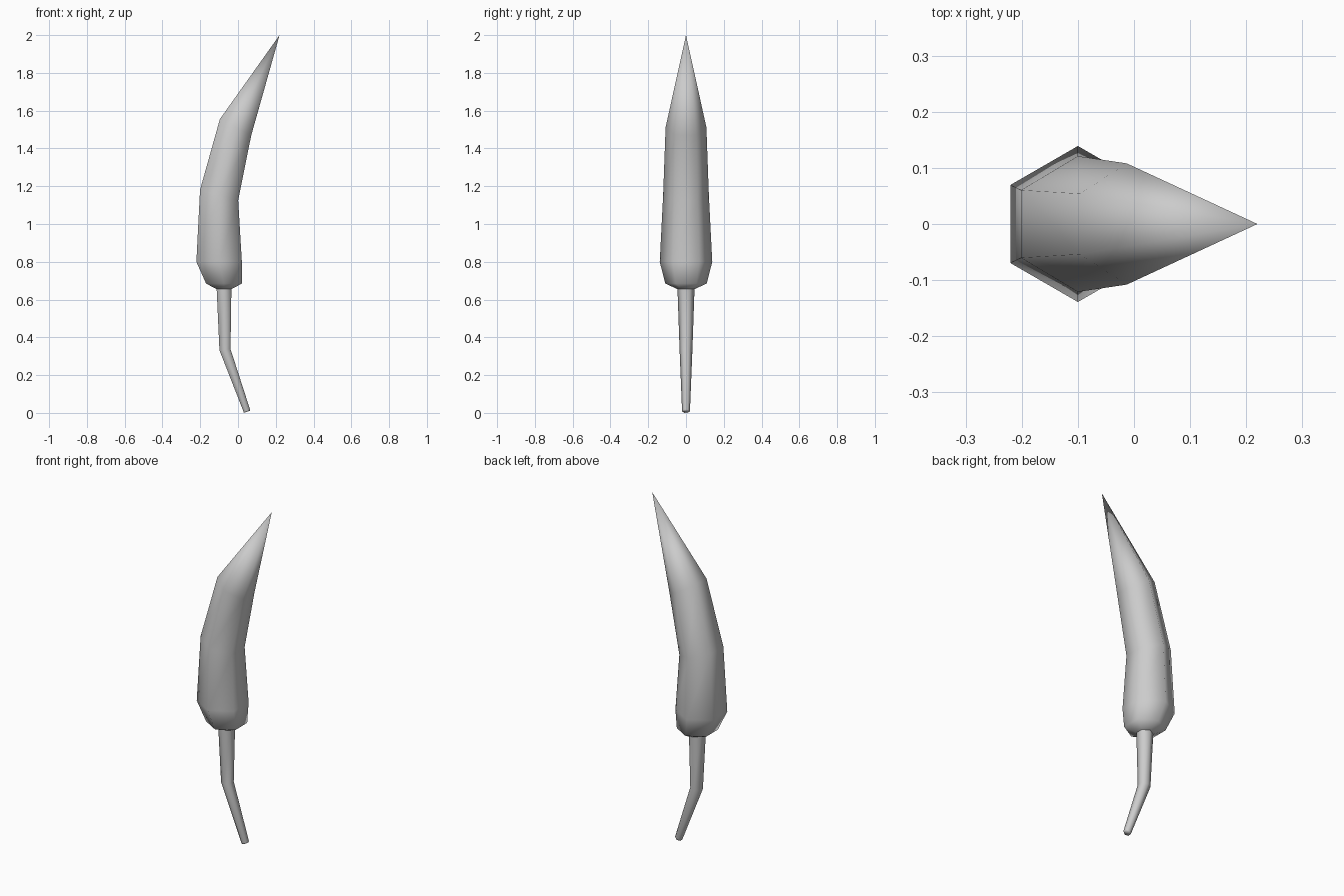
import bpy, bmesh, math
from mathutils import Vector

if "Cube" in bpy.data.objects:
    bpy.data.objects.remove(bpy.data.objects["Cube"])

SIDES = 6


def loft(name, rings, tip=None, cap_start=False):
    """Skin hexagonal rings (x, z, radius, tilt about y in degrees), optionally to a point."""
    bm = bmesh.new()
    loops = []
    for x, z, r, tilt in rings:
        t = math.radians(tilt)
        loop = []
        for i in range(SIDES):
            a = math.radians(30 + 360 / SIDES * i)
            u, v = r * math.cos(a), r * math.sin(a)
            loop.append(bm.verts.new((x + u * math.cos(t), v, z - u * math.sin(t))))
        loops.append(loop)
    for lo, hi in zip(loops, loops[1:]):
        for i in range(SIDES):
            j = (i + 1) % SIDES
            bm.faces.new((lo[i], lo[j], hi[j], hi[i]))
    if tip:
        p = bm.verts.new(Vector(tip))
        for i in range(SIDES):
            bm.faces.new((loops[-1][i], loops[-1][(i + 1) % SIDES], p))
    if cap_start:
        bm.faces.new(list(reversed(loops[0])))
    mesh = bpy.data.meshes.new(name)
    bm.to_mesh(mesh)
    bm.free()
    for f in mesh.polygons:
        f.use_smooth = True
    obj = bpy.data.objects.new(name, mesh)
    bpy.context.collection.objects.link(obj)
    return obj


# Pepper body: rounded shoulder, bending to a sharp tip
loft("pepper_body", [
    (-0.074, 0.655, 0.045, 0),
    (-0.074, 0.685, 0.110, 0),
    (-0.100, 0.800, 0.139, 0),
    (-0.100, 1.153, 0.121, 15.5),
    (-0.013, 1.512, 0.108, 27.5),
], tip=(0.22, 0, 2.0))

# Stem: thin, kinked, with a capped foot
loft("stem", [
    (0.047, 0.006, 0.019, -19),
    (0.0465, 0.012, 0.021, -19),
    (-0.069, 0.335, 0.034, -6),
    (-0.074, 0.655, 0.045, 0),
], cap_start=True)
